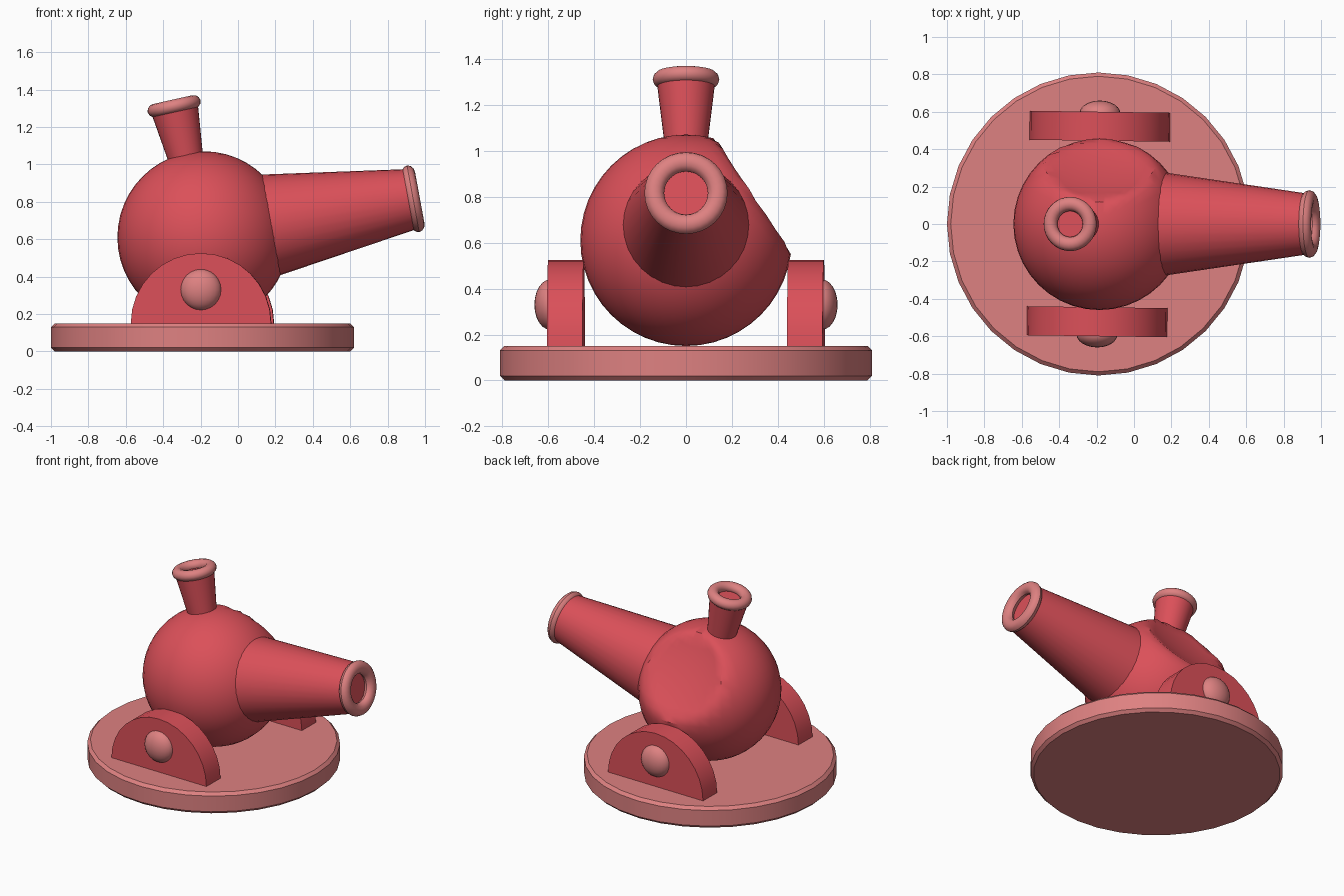
import bpy, bmesh, math
from mathutils import Vector, Matrix

if "Cube" in bpy.data.objects:
    bpy.data.objects.remove(bpy.data.objects["Cube"])

CX = -0.19                           # shared centre line of base, body and lugs
BODY = Vector((-0.185, 0, 0.61))
BODY_R = 0.46


def material(name, rgb):
    m = bpy.data.materials.new(name)
    m.diffuse_color = (*rgb, 1)
    m.use_nodes = True
    m.node_tree.nodes["Principled BSDF"].inputs["Base Color"].default_value = m.diffuse_color
    return m


RED = material("red", (0.71, 0.08, 0.10))
PINK = material("pink", (0.73, 0.22, 0.22))


def finish(name, bm, mat, matrix=Matrix()):
    bmesh.ops.recalc_face_normals(bm, faces=bm.faces)
    mesh = bpy.data.meshes.new(name)
    bm.to_mesh(mesh)
    bm.free()
    ob = bpy.data.objects.new(name, mesh)
    bpy.context.collection.objects.link(ob)
    ob.matrix_world = matrix
    mesh.materials.append(mat)
    bpy.ops.object.select_all(action='DESELECT')
    ob.select_set(True)
    bpy.context.view_layer.objects.active = ob
    bpy.ops.object.shade_smooth_by_angle(angle=math.radians(35))
    return ob


def lathe(name, profile, mat, matrix, closed=False, sides=32):
    """Revolve (radius, height) points about local z."""
    bm = bmesh.new()
    rings = [[bm.verts.new((r * math.cos(2 * math.pi * i / sides),
                            r * math.sin(2 * math.pi * i / sides), z))
              for i in range(sides)] for r, z in profile]
    pairs = list(zip(rings, rings[1:]))
    if closed:
        pairs.append((rings[-1], rings[0]))
    else:
        bm.faces.new(rings[0])
        bm.faces.new(rings[-1])
    for a, b in pairs:
        for i in range(sides):
            j = (i + 1) % sides
            bm.faces.new((a[i], a[j], b[j], b[i]))
    return finish(name, bm, mat, matrix)


def rim(name, major, radial, axial, dist, matrix):
    ring = [(major + radial * math.cos(2 * math.pi * k / 12),
             dist + axial * math.sin(2 * math.pi * k / 12)) for k in range(12)]
    return lathe(name, ring, PINK, matrix, closed=True)


# Round base with bevelled edges
lathe("base", [(0.79, 0), (0.81, 0.02), (0.81, 0.13), (0.79, 0.15)], PINK,
      Matrix.Translation((CX, 0, 0)))

# Spherical body with a shallow dent on the upper back
bm = bmesh.new()
bmesh.ops.create_uvsphere(bm, u_segments=40, v_segments=24, radius=BODY_R)
dent = Vector((0, 0.83, 0.555)).normalized()
for v in bm.verts:
    over = v.co.dot(dent) - 0.355
    if over > 0:
        v.co -= dent * over * 1.3
finish("body", bm, RED, Matrix.Translation(BODY))

# Barrel and top funnel, both radiating from the body centre
barrel = Matrix.Translation(BODY) @ Matrix.Rotation(math.radians(90 - 10.4), 4, 'Y')
lathe("barrel", [(0.279, 0.33), (0.274, 0.365), (0.165, 1.115)], RED, barrel)
rim("barrel_rim", 0.138, 0.043, 0.036, 1.14, barrel)
funnel = Matrix.Translation(BODY) @ Matrix.Rotation(math.radians(-12.6), 4, 'Y')
lathe("funnel", [(0.09, 0.40), (0.127, 0.705)], RED, funnel)
rim("funnel_rim", 0.107, 0.038, 0.036, 0.718, funnel)

# Half-disc side lugs with domed bolts, turned very slightly on the base
turn = Matrix.Translation((CX, 0, 0)) @ Matrix.Rotation(math.radians(-0.8), 4, 'Z')
for side, label in ((-1, "front"), (1, "back")):
    bm = bmesh.new()
    arc = [bm.verts.new((0.375 * math.cos(math.pi * i / 16), side * 0.445,
                         0.15 + 0.375 * math.sin(math.pi * i / 16)))
           for i in range(17)]
    face = bm.faces.new(arc)
    out = bmesh.ops.extrude_face_region(bm, geom=[face], use_keep_orig=True)
    for v in out["geom"]:
        if isinstance(v, bmesh.types.BMVert):
            v.co.y += side * 0.155
    finish(label + "_lug", bm, RED, turn)

    bm = bmesh.new()
    bmesh.ops.create_uvsphere(bm, u_segments=24, v_segments=12, radius=1)
    bmesh.ops.transform(bm, matrix=Matrix.Translation((0, side * 0.59, 0.33)) @
                        Matrix.Diagonal((0.11, 0.07, 0.11, 1)), verts=bm.verts)
    finish(label + "_bolt", bm, PINK, turn)
